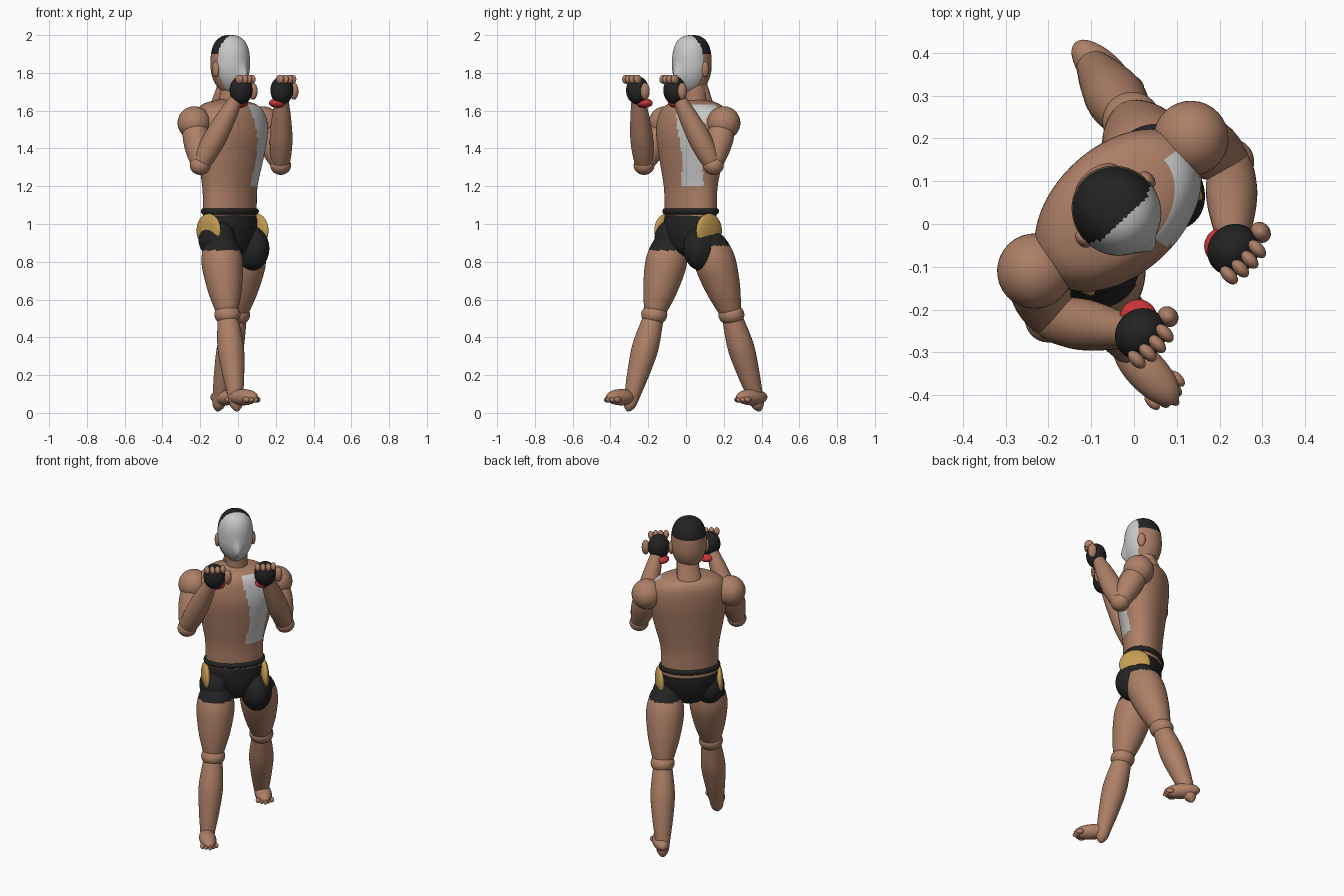
import bpy, bmesh, math
from mathutils import Vector, Matrix

if "Cube" in bpy.data.objects:
    bpy.data.objects.remove(bpy.data.objects["Cube"])

YAW = math.radians(43)
BODY = Matrix.Rotation(YAW, 3, 'Z')          # local x = side, local -y = forward
SIDE, FWD = BODY @ Vector((1, 0, 0)), BODY @ Vector((0, -1, 0))
MID = Vector((-0.045, 0.03, 0))


def material(name, rgb):
    m = bpy.data.materials.new(name)
    m.diffuse_color = (*rgb, 1)
    m.use_nodes = True
    m.node_tree.nodes["Principled BSDF"].inputs["Base Color"].default_value = m.diffuse_color
    return m


SKIN = material("skin", (0.42, 0.215, 0.135))
BLACK = material("black", (0.017, 0.017, 0.017))
GREY = material("light_grey", (0.58, 0.58, 0.58))
GOLD = material("gold", (0.55, 0.33, 0.085))
RED = material("red", (0.58, 0.035, 0.04))


def finish(name, bm, mats, rule=None):
    """Make the object; rule(centre, normal) picks the material slot of each face."""
    bmesh.ops.recalc_face_normals(bm, faces=bm.faces)
    for f in bm.faces:
        f.smooth = True
        if rule:
            f.material_index = rule(f.calc_center_median(), f.normal)
    me = bpy.data.meshes.new(name)
    bm.to_mesh(me)
    bm.free()
    for m in mats:
        me.materials.append(m)
    ob = bpy.data.objects.new(name, me)
    bpy.context.collection.objects.link(ob)
    return ob


def ellipsoid(name, mats, centre, radii, rot=BODY, rule=None, seg=32, shape=None):
    bm = bmesh.new()
    bmesh.ops.create_uvsphere(bm, u_segments=seg, v_segments=seg * 3 // 4, radius=1)
    for v in bm.verts:
        p = v.co.copy()
        if shape:
            p = shape(p)
        v.co = Vector(centre) + rot @ Vector([p[i] * radii[i] for i in range(3)])
    return finish(name, bm, mats, rule)


def smooth_rows(rows, n):
    """Catmull-Rom interpolation of profile rows."""
    out = []
    for i in range(len(rows) - 1):
        a, b, c, d = (rows[max(i - 1, 0)], rows[i], rows[i + 1],
                      rows[min(i + 2, len(rows) - 1)])
        for k in range(n):
            t = k / n
            out.append([0.5 * (2 * q + (r - p) * t + (2 * p - 5 * q + 4 * r - s) * t * t
                               + (3 * q - p - 3 * r + s) * t ** 3)
                        for p, q, r, s in zip(a, b, c, d)])
    return out + [list(rows[-1])]


def skin_rings(name, rings, mats, rule):
    bm = bmesh.new()
    rings = [[bm.verts.new(p) for p in ring] for ring in rings]
    for a, b in zip(rings, rings[1:]):
        for i in range(len(a)):
            j = (i + 1) % len(a)
            bm.faces.new((a[i], a[j], b[j], b[i]))
    bm.faces.new(rings[0])
    bm.faces.new(rings[-1])
    return finish(name, bm, mats, rule)


def body_loft(name, rows, mats, rule=None, seg=72, n=7):
    """Rows: z, centre x, centre y, half width, half depth."""
    rings = []
    for z, cx, cy, w, d in smooth_rows(rows, n):
        rings.append([Vector((cx, cy, z)) + BODY @ Vector((w * math.cos(t), d * math.sin(t), 0))
                      for t in (2 * math.pi * i / seg for i in range(seg))])
    return skin_rings(name, rings, mats, rule)


def limb(name, p0, p1, rows, mats=(SKIN,), rule=None, seg=32, n=6):
    """Round limb from p0 to p1; rows: position along it, radius."""
    p0, p1 = Vector(p0), Vector(p1)
    q = (p1 - p0).to_track_quat('Z', 'Y')
    rings = []
    for t, r in smooth_rows(rows, n):
        r = max(r, 0.002)
        rings.append([p0.lerp(p1, t) + q @ Vector((r * math.cos(a), r * math.sin(a), 0))
                      for a in (2 * math.pi * i / seg for i in range(seg))])
    return skin_rings(name, rings, mats, rule)


# Torso with a pale panel on one side of the chest
def chest_rule(c, n):
    s = (c - MID).dot(SIDE)
    up = (c.z - 1.2) / 0.4
    lo = 0.04 + 0.035 * math.sin(min(max(up, 0), 1) * math.pi) - 0.015 * max(up, 0)
    return int(1.2 < c.z < 1.634 and n.dot(FWD) > 0 and lo < s < 0.15 + 0.055 * up)


body_loft("torso", [(1.03, -.043, .025, .165, .108), (1.1, -.043, .025, .165, .110),
                    (1.2, -.043, .025, .170, .114), (1.34, -.038, .027, .200, .132),
                    (1.47, -.036, .030, .225, .148), (1.56, -.040, .035, .222, .146),
                    (1.615, -.044, .039, .190, .132), (1.645, -.048, .043, .125, .098),
                    (1.665, -.05, .047, .01, .01)],
          (SKIN, GREY), chest_rule, seg=112, n=9)

# Neck, with muscle tapering to a point on the back
limb("neck", (-.045, .052, 1.56), (-.042, .048, 1.78), [(0, .07), (.4, .062), (1, .062)])
body_loft("nape", [(1.55, -.118, .123, .006, .006), (1.59, -.105, .107, .035, .028),
                   (1.64, -.085, .088, .066, .042), (1.69, -.068, .072, .066, .046),
                   (1.74, -.055, .06, .06, .045)], (SKIN,), seg=36)

# Head: hair at the back and top, pale mask with a nose ridge over the face
HEAD = Vector((-.041, .031, 1.844))


def head_shape(p):
    r, k = math.hypot(p.x, p.y), max(0, -p.z)
    n = 2.6 if p.z > 0 else 2.2
    p = p / (r ** n + abs(p.z) ** n) ** (1 / n)
    front = p.y < 0
    w = 1 - (0.28 if front else 0.12) * k * k
    y = p.y * (1 if front else w)
    if front:
        y -= 0.22 * math.exp(-(p.x / .26) ** 2) * math.exp(-((p.z + .42) / .34) ** 2) * min(1, -p.y * 1.5)
    return Vector((p.x * w, y, p.z))


def head_rule(c, n):
    d = c - HEAD
    if d.dot(FWD) > (0.016 if c.z < 1.96 else 0.026):
        return 1
    return 2 if c.z > 1.9 else 0


ellipsoid("head", (SKIN, GREY, BLACK), HEAD, (.102, .108, .156), BODY, head_rule, 96, head_shape)
for sgn, side in ((-1, "right"), (1, "left")):
    ellipsoid(side + "_ear", (SKIN,), HEAD - FWD * .004 + SIDE * .102 * sgn + Vector((0, 0, -.025)),
              (.016, .023, .042), seg=20)

# Shorts: pelvis, waistband, rounded hips and thin gold side panels
body_loft("pelvis", [(.83, -.035, .018, .03, .03), (.86, -.035, .018, .09, .075),
                     (.92, -.038, .02, .142, .100), (.99, -.042, .022, .165, .110),
                     (1.06, -.043, .025, .163, .107)], (BLACK,))
body_loft("waistband", [(1.05, -.043, .025, .160, .104), (1.054, -.043, .025, .172, .116),
                        (1.067, -.043, .025, .177, .121), (1.080, -.043, .025, .172, .116),
                        (1.084, -.043, .025, .158, .102)], (BLACK,), n=3)
ellipsoid("right_hip", (BLACK,), (-.112, -.068, .92), (.09, .106, .105), seg=48)
ellipsoid("left_hip", (BLACK,), (.063, .09, .87), (.09, .116, .12), seg=48)
ellipsoid("right_side_panel", (GOLD,), (-.155, -.100, .965), (.026, .09, .09), seg=40)
ellipsoid("left_side_panel", (GOLD,), (.097, .122, .965), (.026, .09, .09), seg=40)

# Legs and feet
LEGS = {
    "right": ((-.099, -.070, .95), (-.056, -.168, .52), (-.005, -.308, .008), (.028, -.342, .083)),
    "left": ((.062, .107, .95), (-.005, .24, .52), (-.11, .39, .008), (-.067, .348, .083)),
}
for side, (hip, knee, heel, foot) in LEGS.items():
    cut = .86 if side == "right" else .885
    limb(side + "_thigh", hip, knee,
         [(0, .05), (.12, .088), (.35, .109), (.65, .094), (.9, .067), (1, .05)], (SKIN, BLACK),
         lambda c, n, cut=cut: int(c.z > cut), seg=64, n=12)
    ellipsoid(side + "_knee", (SKIN,), knee, (.069, .069, .057))
    limb(side + "_shin", knee, heel,
         [(0, .05), (.12, .06), (.35, .07), (.6, .059), (.82, .043), (.93, .034), (.98, .018), (1, .004)])
    ellipsoid(side + "_foot", (SKIN,), foot, (.048, .104, .043))
    for i in range(5):
        across = (i - 2) * .02
        pos = Vector(foot) + FWD * (.088 - abs(across) * .6) + SIDE * across
        pos.z = .07
        ellipsoid(f"{side}_toe_{i + 1}", (SKIN,), pos, (.0125, .023, .015), seg=16)

# Arms raised in a guard, with fingerless gloves and red wrist wraps
ARMS = {
    "right": ((-.232, -.11, 1.535), (-.2, -.222, 1.31), (.016, -.257, 1.708), (.01, -.22, 1.64)),
    "left": ((.133, .2, 1.535), (.226, .145, 1.31), (.232, -.06, 1.708), (.208, -.052, 1.64)),
}
for side, (shoulder, elbow, hand, wrist) in ARMS.items():
    ellipsoid(side + "_shoulder", (SKIN,), shoulder, (.088, .088, .088))
    limb(side + "_upper_arm", shoulder, elbow,
         [(0, .06), (.3, .071), (.6, .067), (.9, .052), (1, .045)])
    ellipsoid(side + "_elbow", (SKIN,), elbow, (.055, .055, .05))
    limb(side + "_forearm", elbow, hand,
         [(0, .045), (.15, .056), (.38, .06), (.65, .05), (.85, .038), (1, .032)])
    ellipsoid(side + "_wrist_wrap", (RED,), wrist, (.044, .044, .025))
    ellipsoid(side + "_glove", (BLACK,), hand, (.063, .058, .074))
    for i in range(4):
        pos = Vector(hand) + SIDE * (i - 1.6) * .030 + FWD * (.046 - .006 * abs(i - 1.5))
        pos.z = 1.766
        ellipsoid(f"{side}_finger_{i + 1}", (SKIN,), pos, (.0155, .026, .024), seg=18)
    thumb = Vector(hand) + SIDE * .074 + FWD * .014 + Vector((0, 0, -.005))
    ellipsoid(side + "_thumb", (SKIN,), thumb, (.023, .026, .045), seg=20)
